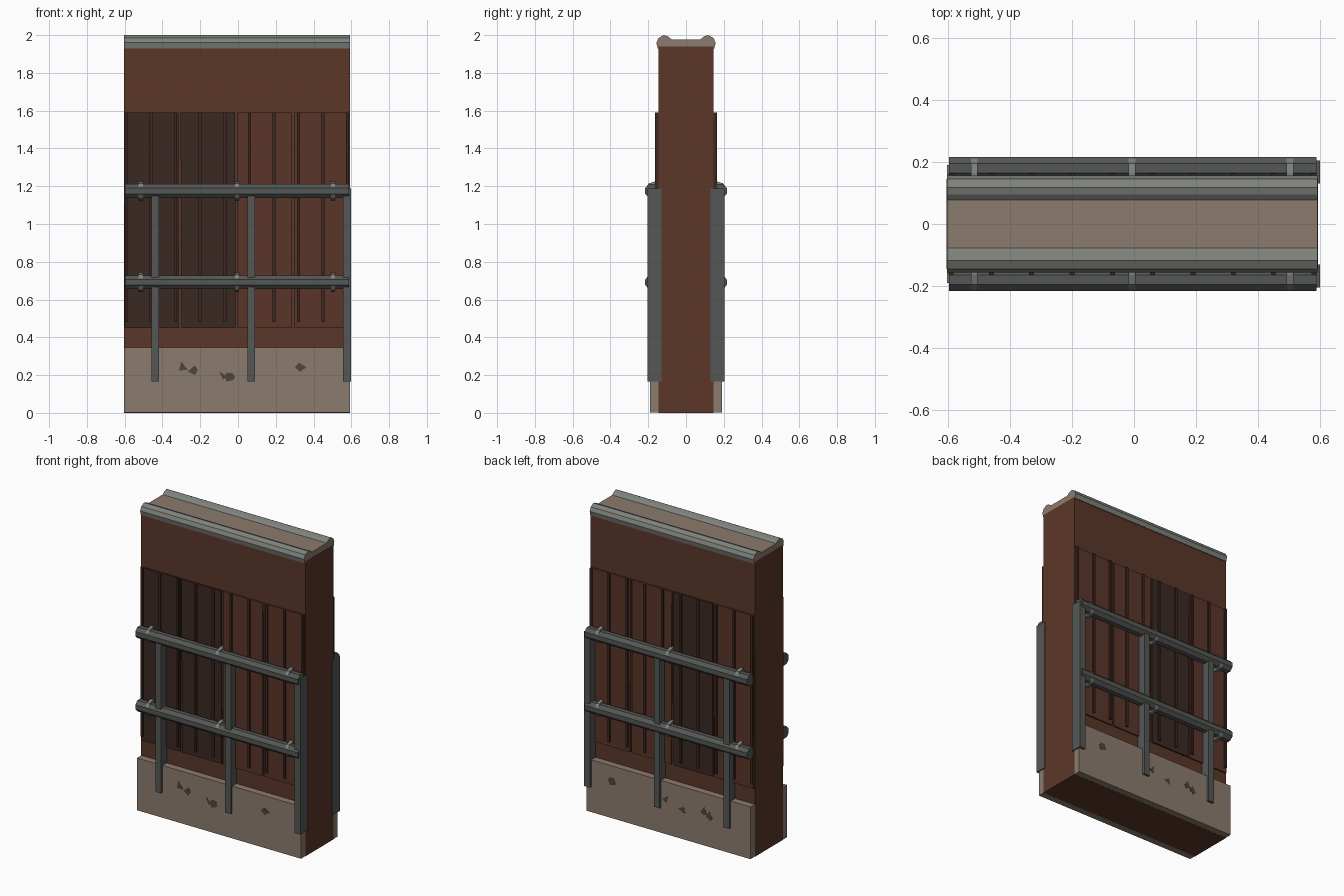
import bpy, bmesh, math, random
from mathutils import Vector

if "Cube" in bpy.data.objects:
    bpy.data.objects.remove(bpy.data.objects["Cube"])

random.seed(4)


def material(name, rgb):
    m = bpy.data.materials.new(name)
    m.diffuse_color = (*rgb, 1)
    m.use_nodes = True
    m.node_tree.nodes["Principled BSDF"].inputs["Base Color"].default_value = m.diffuse_color
    return m


RUST = material("rust", (0.105, 0.037, 0.022))
PANEL = material("panel_brown", (0.10, 0.036, 0.022))
DARK = material("panel_dark", (0.042, 0.022, 0.016))
RIB = material("rib_dark", (0.045, 0.02, 0.013))
CONCRETE = material("concrete", (0.26, 0.20, 0.155))
STEEL = material("steel", (0.09, 0.097, 0.092))
LIGHT = material("light_steel", (0.21, 0.22, 0.20))
CHIP = material("chip", (0.075, 0.06, 0.047))


def finish(name, bm, mats):
    bmesh.ops.recalc_face_normals(bm, faces=bm.faces)
    me = bpy.data.meshes.new(name)
    bm.to_mesh(me)
    bm.free()
    for m in mats:
        me.materials.append(m)
    ob = bpy.data.objects.new(name, me)
    bpy.context.collection.objects.link(ob)
    return ob


def box(name, x, y, z, mat):
    """Box from (min, max) ranges, origin at its centre."""
    bm = bmesh.new()
    bmesh.ops.create_cube(bm, size=1)
    size = [abs(r[1] - r[0]) for r in (x, y, z)]
    bmesh.ops.scale(bm, vec=size, verts=bm.verts)
    ob = finish(name, bm, [mat])
    ob.location = [(r[0] + r[1]) / 2 for r in (x, y, z)]
    return ob


def prism(name, points, offset, mats):
    """Closed outline of 3D points extruded by an offset."""
    bm = bmesh.new()
    face = bm.faces.new([bm.verts.new(p) for p in points])
    ext = bmesh.ops.extrude_face_region(bm, geom=[face], use_keep_orig=True)
    moved = [g for g in ext["geom"] if isinstance(g, bmesh.types.BMVert)]
    bmesh.ops.translate(bm, vec=offset, verts=moved)
    return finish(name, bm, mats)


X0, X1 = -0.603, 0.592

# Wall core and concrete footing
box("wall_core", (X0 - 0.001, X1 + 0.001), (-0.145, 0.145), (0, 1.94), RUST)
box("footing", (X0, X1), (-0.19, 0.19), (0.001, 0.345), CONCRETE)

# Top cap: a bead along each long edge, concrete on the ends and in the middle
half = [(0.15, 1.93), (0.157, 1.96), (0.145, 1.985), (0.118, 2.0),
        (0.095, 1.993), (0.077, 1.978)]
outline = half + [(-y, z) for y, z in reversed(half)]
cap = prism("top_cap", [(X0, y, z) for y, z in outline], (X1 - X0, 0, 0), [LIGHT, CONCRETE])
for f in cap.data.polygons:
    middle = f.normal.z > 0.9 and abs(f.center.y) < 0.05
    if abs(f.normal.x) > 0.9 or middle or f.normal.z < -0.9:
        f.material_index = 1

CHIPS = {-1: [(-0.29, 0.24), (-0.235, 0.23), (-0.075, 0.2), (-0.04, 0.19), (0.33, 0.24)],
         1: [(0.41, 0.24), (0.01, 0.23), (-0.1, 0.19), (-0.26, 0.22), (-0.3, 0.2)]}

for s, side in ((-1, "front"), (1, "back")):
    # Four sheet panels, slightly crooked
    dark_panels = (0, 1) if s < 0 else (1,)
    for i in range(4):
        x = -0.602 + 0.3 * i
        p = box(f"{side}_panel_{i}", (x, x + 0.288), (s * 0.14, s * 0.154), (0.45, 1.59),
                DARK if i in dark_panels else PANEL)
        p.rotation_euler.y = math.radians(random.uniform(-0.25, 0.25))

    # Vertical ribs on the panels
    for i in range(10):
        x = -0.59 + 0.13 * i
        box(f"{side}_rib_{i}", (x - 0.008, x + 0.008), (s * 0.14, s * 0.163), (0.48, 1.59), RIB)

    # Rail posts
    for i, x in enumerate((-0.438, 0.07, 0.578)):
        box(f"{side}_post_{i}", (x - 0.021, x + 0.021), (s * 0.13, s * 0.205), (0.167, 1.187), STEEL)

    # Two octagonal rails, each held by three clips
    for j, z in enumerate((1.175, 0.692)):
        ring = [math.radians(22.5 + 45 * k) for k in range(8)]
        prism(f"{side}_rail_{j}",
              [(-0.597, s * 0.18 + 0.039 * math.cos(a), z + 0.039 * math.sin(a)) for a in ring],
              (1.185, 0, 0), [STEEL])
        arc = [math.radians(-90 + 36 * k) for k in range(6)]
        band = [(0.165 + 0.052 * math.cos(a), 0.05 * math.sin(a)) for a in arc]
        band = [(0.145, -0.05)] + band + [(0.145, 0.05)]
        for k, x in enumerate((-0.515, -0.006, 0.503)):
            prism(f"{side}_clip_{j}_{k}", [(x - 0.011, s * y, z + dz) for y, dz in band],
                  (0.022, 0, 0), [LIGHT])

    # Irregular chips in the footing face
    for i, (x, z) in enumerate(CHIPS[s]):
        n = random.choice((3, 4, 5))
        pts = []
        for k in range(n):
            a = 2 * math.pi * (k + random.uniform(-0.25, 0.25)) / n
            r = random.uniform(0.02, 0.034)
            pts.append((x + r * math.cos(a), s * 0.18, z + r * math.sin(a)))
        prism(f"{side}_chip_{i}", pts, (0, s * 0.0115, 0), [CHIP])
